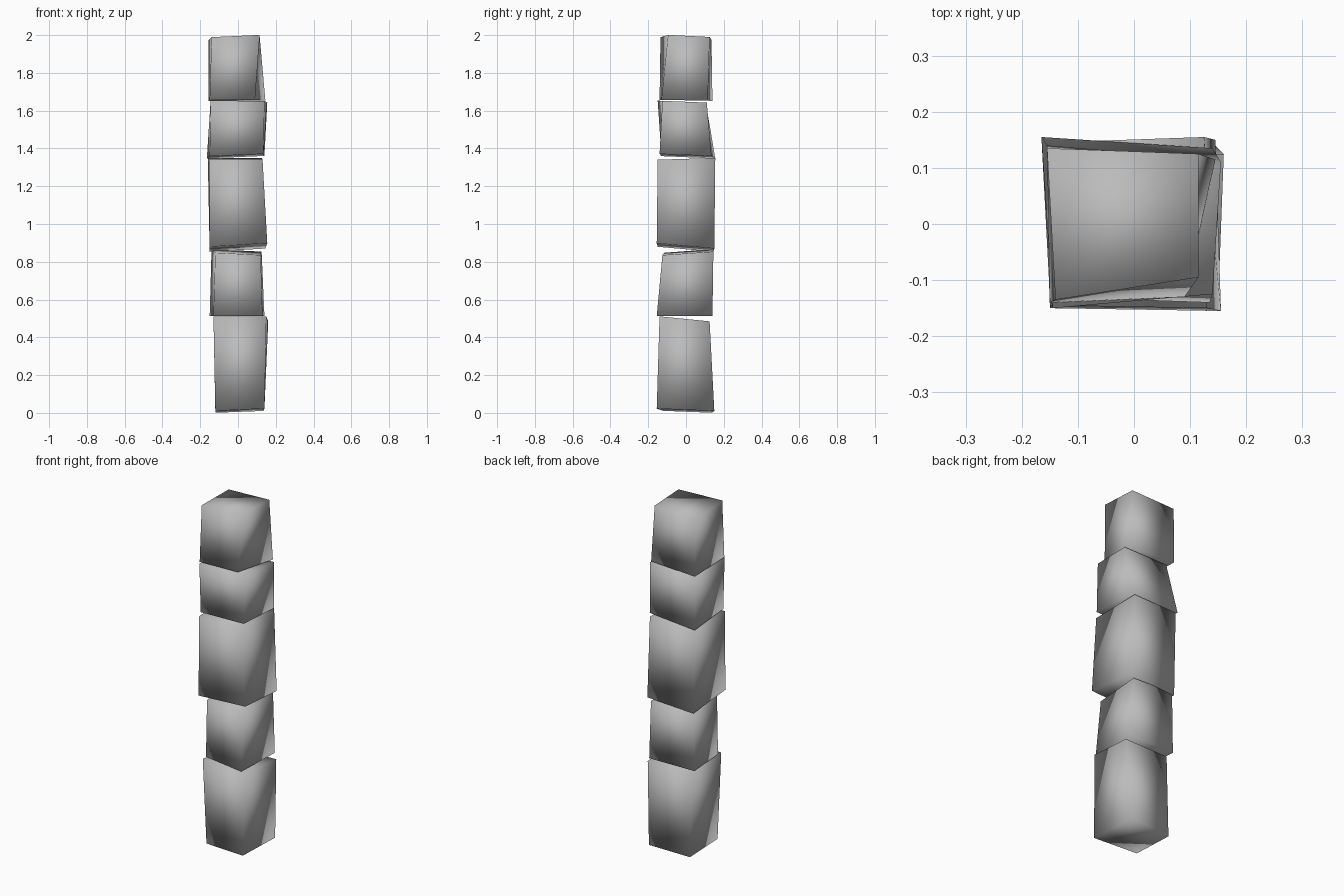
import bpy
import bmesh

default_cube = bpy.data.objects.get("Cube")
if default_cube:
    bpy.data.objects.remove(default_cube, do_unlink=True)

# One stone grey for the whole column
stone = bpy.data.materials.new("stone_grey")
stone.use_nodes = True
grey = (0.5, 0.5, 0.5, 1)
stone.diffuse_color = grey
stone.node_tree.nodes["Principled BSDF"].inputs["Base Color"].default_value = grey


def ring(bm, corners, height, tilt_x=0, tilt_y=0):
    """Four corners (front left, front right, back right, back left, in hundredths) on a tilted plane."""
    verts = []
    for cx, cy in corners:
        x, y = cx / 100, cy / 100
        verts.append(bm.verts.new((x, y, height + tilt_x * x + tilt_y * y)))
    return verts


def stone_block(name, bottom, top):
    """Rough block spanning a bottom and a top outline, softly shaded all over."""
    bm = bmesh.new()
    low, high = ring(bm, *bottom), ring(bm, *top)
    bm.faces.new(low[::-1])
    bm.faces.new(high)
    for i in range(4):
        j = (i + 1) % 4
        bm.faces.new((low[i], low[j], high[j], high[i]))
    bmesh.ops.recalc_face_normals(bm, faces=bm.faces[:])
    for face in bm.faces:
        face.smooth = True
    mesh = bpy.data.meshes.new(name)
    bm.to_mesh(mesh)
    bm.free()
    mesh.materials.append(stone)
    block = bpy.data.objects.new(name, mesh)
    bpy.context.collection.objects.link(block)
    return block


# Stacked blocks, from the ground up
stone_block("base_block",
            ([(-12, -12), (14, -15.5), (13.5, 15), (-12, 13.5)], 0.011, 0.04, -0.04),
            ([(-13, -14), (15, -14), (16, 12.5), (-12, 12)], 0.497, 0, -0.1))
stone_block("lower_block",
            ([(-13, -11), (13, -15.5), (14, 14), (-15, 13.5)], 0.512),
            ([(-12, -11.5), (12, -12.5), (12.5, 14.5), (-14, 14)], 0.85, -0.05, 0.07))
stone_block("middle_block",
            ([(-15, -15), (15.5, -15.5), (14.5, 15), (-15, 14.5)], 0.875, 0.06, -0.09),
            ([(-15, -14.5), (13, -15), (12.5, 15.5), (-16, 14.5)], 1.345, 0, 0.03))
stone_block("upper_block",
            ([(-15, -13), (13.5, -14), (14, 13.5), (-16.5, 15.5)], 1.36, 0.04, -0.04),
            ([(-14.5, -15), (14, -12.5), (15.5, 11), (-13, 10.5)], 1.647, 0, -0.04))
stone_block("top_block",
            ([(-15, -14), (9, -13), (14.5, 11.5), (-15.5, 14)], 1.655, 0, -0.02),
            ([(-14, -13.5), (11.5, -9.5), (11.5, 12.5), (-15.5, 13.5)], 1.99, 0.055, -0.05))
